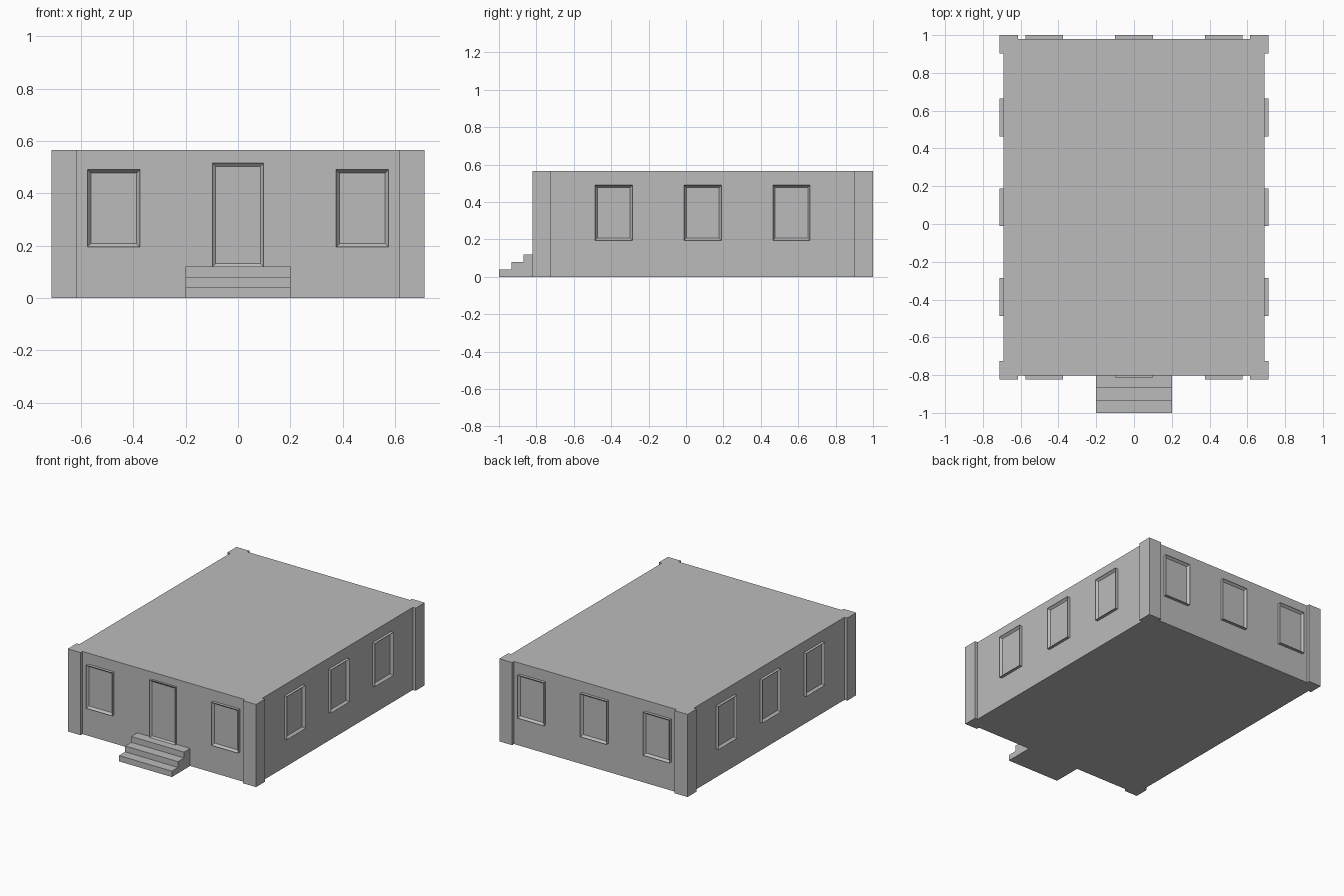
import bpy, bmesh
from math import radians
from mathutils import Matrix

old = bpy.data.objects.get("Cube")
if old:
    bpy.data.objects.remove(old, do_unlink=True)

grey = bpy.data.materials.new("plain grey")
grey.use_nodes = True
grey.diffuse_color = (0.5, 0.5, 0.5, 1)
grey.node_tree.nodes["Principled BSDF"].inputs["Base Color"].default_value = (0.5, 0.5, 0.5, 1)

HALF_X, FRONT, BACK, HEIGHT = 0.691, -0.802, 0.98, 0.565
MID_Y = (FRONT + BACK) / 2


def finish(name, bm):
    mesh = bpy.data.meshes.new(name)
    bmesh.ops.recalc_face_normals(bm, faces=bm.faces)
    bm.to_mesh(mesh)
    bm.free()
    mesh.materials.append(grey)
    obj = bpy.data.objects.new(name, mesh)
    bpy.context.collection.objects.link(obj)
    return obj


def box_mesh(x0, x1, y0, y1, z0, z1):
    bm = bmesh.new()
    size = Matrix.Diagonal((x1 - x0, y1 - y0, z1 - z0, 1))
    centre = Matrix.Translation(((x0 + x1) / 2, (y0 + y1) / 2, (z0 + z1) / 2))
    bmesh.ops.create_cube(bm, size=1, matrix=centre @ size)
    return bm


def framed_panel(name, width, z0, z1, depth, x, y, turn):
    """Raised frame facing -y with a recessed panel, then turned onto its wall."""
    bm = box_mesh(-width / 2, width / 2, -depth, 0.005, z0, z1)
    bm.normal_update()
    face = min(bm.faces, key=lambda f: f.normal.y)
    bmesh.ops.inset_region(bm, faces=[face], thickness=0.018)
    bmesh.ops.translate(bm, verts=face.verts, vec=(0, depth * 0.8, 0))
    obj = finish(name, bm)
    obj.location = (x, y, 0)
    obj.rotation_euler.z = radians(turn)


# Main block
finish("building_body", box_mesh(-HALF_X, HALF_X, FRONT, BACK, 0, HEIGHT))

# Corner pillars
for side, sx in (("left", 1), ("right", -1)):
    xs = sorted((sx * 0.615, sx * 0.712))
    finish(f"front_{side}_pillar", box_mesh(*xs, FRONT - 0.02, -0.725, 0, HEIGHT))
    finish(f"back_{side}_pillar", box_mesh(*xs, 0.902, 1.0, 0, HEIGHT))

# Windows on all four walls
WINDOW = (0.2, 0.195, 0.49, 0.02)
for i, step in enumerate((-1, 0, 1)):
    shift = step * 0.475
    if step:
        framed_panel(f"front_window_{i}", *WINDOW, shift, FRONT, 0)
    framed_panel(f"back_window_{i}", *WINDOW, shift, BACK, 180)
    framed_panel(f"left_window_{i}", *WINDOW, HALF_X, MID_Y + shift, 90)
    framed_panel(f"right_window_{i}", *WINDOW, -HALF_X, MID_Y + shift, -90)

# Door
framed_panel("front_door", 0.196, 0.118, 0.515, 0.014, 0, FRONT, 0)

# Entrance stairs: one stepped profile pushed out sideways
profile = [(FRONT + 0.005, 0)]
for i in range(3):
    y = -1 + i * 0.066
    profile += [(y, i * 0.04), (y, (i + 1) * 0.04)]
profile.append((FRONT + 0.005, 0.12))
bm = bmesh.new()
side = bm.faces.new([bm.verts.new((-0.2, y, z)) for y, z in profile])
pushed = bmesh.ops.extrude_face_region(bm, geom=[side])["geom"]
bmesh.ops.translate(bm, verts=[v for v in pushed if isinstance(v, bmesh.types.BMVert)], vec=(0.4, 0, 0))
finish("entrance_stairs", bm)
